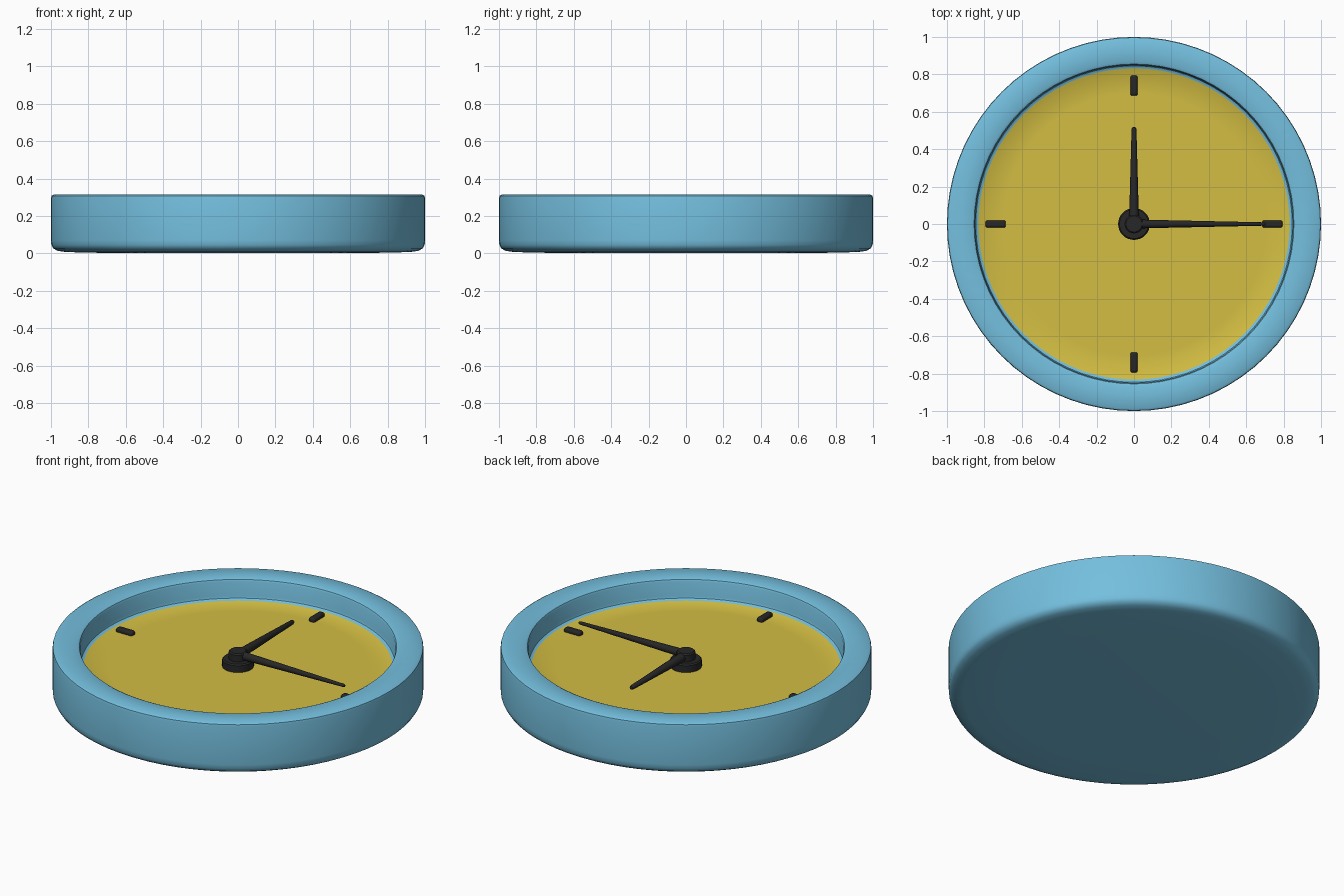
import bpy, math

if "Cube" in bpy.data.objects:
    bpy.data.objects.remove(bpy.data.objects["Cube"])

DIAL_Z = 0.193  # height of the dial face


def material(name, rgb):
    m = bpy.data.materials.new(name)
    m.diffuse_color = (*rgb, 1)
    m.use_nodes = True
    m.node_tree.nodes["Principled BSDF"].inputs["Base Color"].default_value = m.diffuse_color
    return m


blue = material("sky_blue", (0.175, 0.52, 0.73))
gold = material("mustard_yellow", (0.65, 0.51, 0.055))
black = material("charcoal_black", (0.02, 0.02, 0.021))


def lathe(name, profile, mats, segs=64, scale_z=1.0):
    """Revolve (radius, z) points about z; zero radius makes a pole."""
    verts, faces, rings = [], [], []
    for r, z in profile:
        n = 1 if r == 0 else segs
        rings.append(list(range(len(verts), len(verts) + n)))
        verts += [(r * math.cos(2 * math.pi * i / n),
                   r * math.sin(2 * math.pi * i / n), z) for i in range(n)]
    for a, b in zip(rings, rings[1:]):
        for i in range(segs):
            j = (i + 1) % segs
            q = [a[i % len(a)], a[j % len(a)], b[j % len(b)], b[i % len(b)]]
            faces.append(list(dict.fromkeys(q)))
    me = bpy.data.meshes.new(name)
    me.from_pydata(verts, [], faces)
    for m in mats:
        me.materials.append(m)
    ob = bpy.data.objects.new(name, me)
    bpy.context.collection.objects.link(ob)
    bpy.ops.object.select_all(action='DESELECT')
    ob.select_set(True)
    bpy.context.view_layer.objects.active = ob
    bpy.ops.object.shade_smooth_by_angle(angle=math.radians(40))
    return ob


# Case: base, rounded rim and recessed dial in one turned profile
case = lathe("clock_case", [
    (0, 0.002), (0.7, 0.002), (0.92, 0.007), (0.965, 0.014), (0.988, 0.027),
    (0.998, 0.045), (1.0, 0.07), (1.0, 0.295), (0.997, 0.308), (0.985, 0.315),
    (0.868, 0.315), (0.855, 0.309), (0.85, 0.298), (0.85, 0.215),
    (0.846, 0.202), (0.832, DIAL_Z), (0.7, DIAL_Z), (0, DIAL_Z)], [blue, gold], 72)
for p in case.data.polygons:  # dial face is the flat recessed floor
    if p.normal.z > 0.99 and p.center.z < 0.2:
        p.material_index = 1

# Hub: wide collar and narrow pin
lathe("hub_collar", [(0, DIAL_Z - 0.01), (0.085, DIAL_Z - 0.01), (0.085, DIAL_Z + 0.04),
                     (0.078, DIAL_Z + 0.047), (0, DIAL_Z + 0.047)], [black], 32)
lathe("hub_pin", [(0, DIAL_Z), (0.05, DIAL_Z), (0.05, DIAL_Z + 0.086),
                  (0.043, DIAL_Z + 0.093), (0, DIAL_Z + 0.093)], [black], 32)


# Hands: tapered rods with rounded tips, laid flat
def hand(name, length, r0, r1, z, heading):
    ob = lathe(name, [(0, 0), (r0, 0), (r1, length - r1), (r1 * 0.7, length - r1 * 0.3),
                      (0, length)], [black], 16)
    ob.rotation_euler = (0, math.pi / 2, heading)
    ob.location.z = z


hand("hour_hand", 0.52, 0.027, 0.013, DIAL_Z + 0.066, math.pi / 2)
hand("minute_hand", 0.705, 0.024, 0.009, DIAL_Z + 0.07, 0)

# Hour markers: four small bevelled blocks
for i, label in enumerate(("three", "twelve", "nine", "six")):
    a = i * math.pi / 2
    bpy.ops.mesh.primitive_cube_add(
        size=1, location=(0.74 * math.cos(a), 0.74 * math.sin(a), DIAL_Z + 0.005))
    ob = bpy.context.object
    ob.name = "marker_" + label
    ob.scale = (0.108, 0.04, 0.034)
    ob.rotation_euler.z = a
    bpy.ops.object.transform_apply(location=False, rotation=False, scale=True)
    ob.data.materials.append(black)
    bev = ob.modifiers.new("Bevel", 'BEVEL')
    bev.width, bev.segments = 0.012, 3
    bpy.ops.object.shade_smooth_by_angle(angle=math.radians(40))
